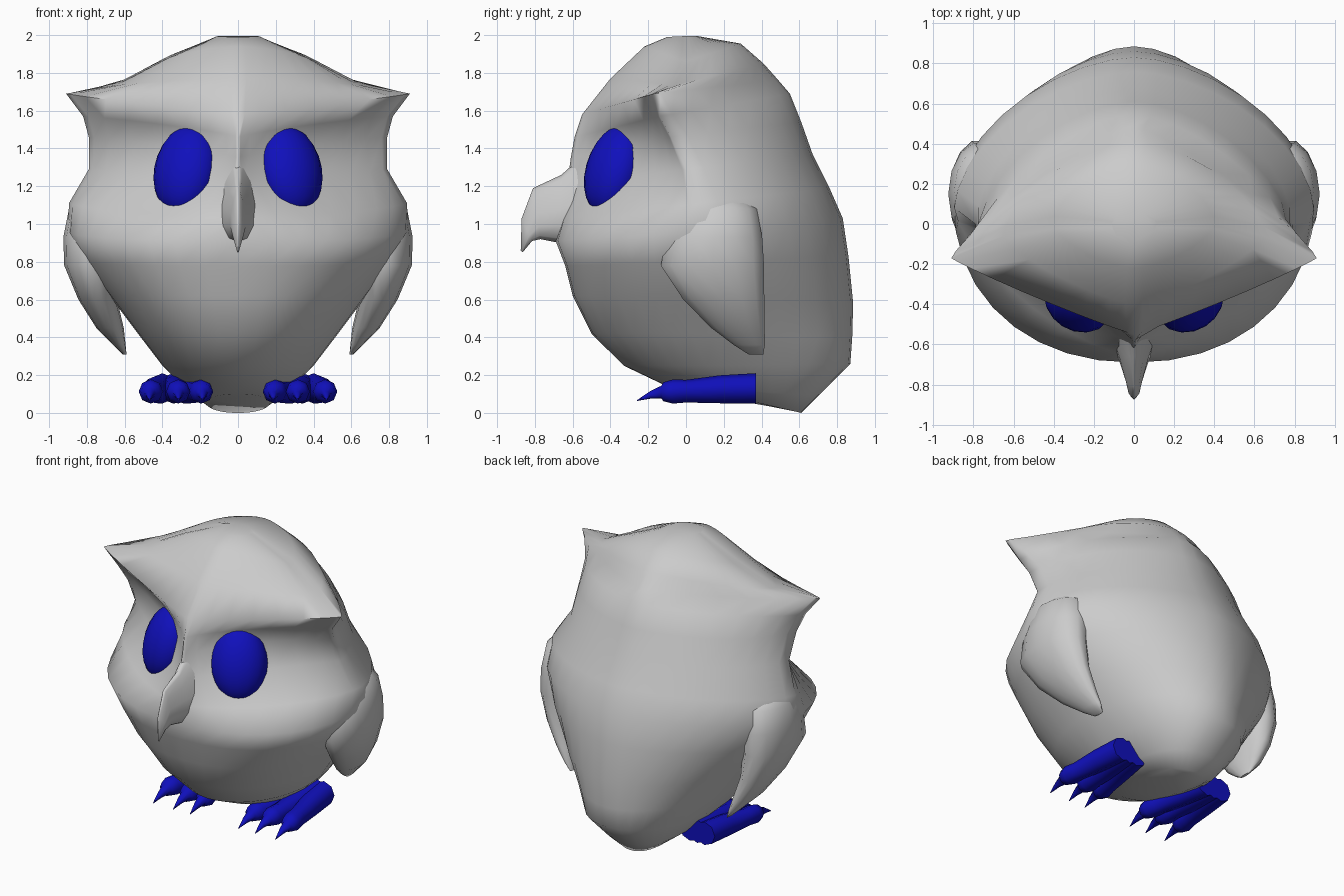
import bpy, bmesh, math

if "Cube" in bpy.data.objects:
    bpy.data.objects.remove(bpy.data.objects["Cube"])

blue = bpy.data.materials.new("blue")
blue.diffuse_color = (0.005, 0.005, 0.5, 1)
blue.use_nodes = True
blue.node_tree.nodes["Principled BSDF"].inputs["Base Color"].default_value = blue.diffuse_color


def finish(bm, name, mat=None, angle=60):
    bmesh.ops.recalc_face_normals(bm, faces=bm.faces)
    me = bpy.data.meshes.new(name)
    bm.to_mesh(me)
    bm.free()
    ob = bpy.data.objects.new(name, me)
    bpy.context.collection.objects.link(ob)
    if mat:
        me.materials.append(mat)
    bpy.ops.object.select_all(action='DESELECT')
    ob.select_set(True)
    bpy.context.view_layer.objects.active = ob
    bpy.ops.object.shade_smooth_by_angle(angle=math.radians(angle))
    return ob


def loft(bm, rings):
    loops = [[bm.verts.new(p) for p in r] for r in rings]
    n = len(loops[0])
    for a, b in zip(loops, loops[1:]):
        for i in range(n):
            j = (i + 1) % n
            bm.faces.new((a[i], a[j], b[j], b[i]))
    bm.faces.new(loops[0])
    bm.faces.new(loops[-1])


def spow(v, p):
    return math.copysign(abs(v) ** p, v)


def body_ring(front, side, back, ef, eb, n=36):
    """Tilted superellipse through a front, side and back point."""
    pts = []
    for i in range(n):
        t = 2 * math.pi * i / n
        s, c = round(math.sin(t), 6), round(math.cos(t), 6)
        (ye, ze), e = (front, ef) if c > 0 else (back, eb)
        f = abs(spow(c, 2 / e))
        pts.append((side[0] * spow(s, 2 / e),
                    side[1] + (ye - side[1]) * f, side[2] + (ze - side[2]) * f))
    return pts


# Body and head: front (y,z), side (x,y,z), back (y,z), front and back roundness
sections = [
    ((0.05, 0.10), (0.17, 0.35, 0.06), (0.61, 0.00), 2, 2.2),
    ((-0.12, 0.15), (0.27, 0.28, 0.12), (0.70, 0.09), 2, 2.4),
    ((-0.33, 0.25), (0.40, 0.20, 0.25), (0.87, 0.26), 2, 2.2),
    ((-0.50, 0.42), (0.53, 0.15, 0.42), (0.88, 0.40), 2.1, 1.9),
    ((-0.60, 0.62), (0.68, 0.12, 0.62), (0.885, 0.58), 2.2, 1.8),
    ((-0.64, 0.78), (0.82, 0.13, 0.80), (0.86, 0.83), 2.2, 1.75),
    ((-0.69, 0.91), (0.90, 0.12, 0.96), (0.83, 1.03), 2.15, 1.7),
    ((-0.66, 1.03), (0.895, 0.08, 1.11), (0.76, 1.19), 1.45, 1.7),
    ((-0.63, 1.20), (0.79, 0.00, 1.29), (0.67, 1.37), 1.0, 1.75),
    ((-0.61, 1.35), (0.79, -0.08, 1.46), (0.61, 1.54), 0.83, 1.7),
    ((-0.59, 1.46), (0.82, -0.14, 1.57), (0.55, 1.69), 0.84, 1.5),
    ((-0.55, 1.58), (0.91, -0.17, 1.69), (0.49, 1.76), 1.08, 1.2),
    ((-0.40, 1.77), (0.65, -0.06, 1.735), (0.41, 1.85), 1.3, 1.6),
    ((-0.22, 1.94), (0.40, 0.00, 1.86), (0.29, 1.955), 1.5, 1.7),
    ((-0.10, 1.99), (0.11, 0.00, 1.995), (0.06, 1.995), 2, 2),
]
bm = bmesh.new()
loft(bm, [body_ring(*s) for s in sections])
finish(bm, "body", angle=100)

# Hooked beak: top (y,z), bottom (y,z), half width
beak = [((-0.46, 1.44), (-0.48, 0.86), 0.17), ((-0.66, 1.26), (-0.67, 0.90), 0.09),
        ((-0.81, 1.19), (-0.77, 0.92), 0.048), ((-0.87, 1.03), (-0.815, 0.91), 0.034),
        ((-0.875, 0.86), (-0.865, 0.85), 0.005)]
rings = []
for (y0, z0), (y1, z1), w in beak:
    ring = []
    for i in range(12):
        t = 2 * math.pi * i / 12
        k = (1 - math.cos(t)) / 2
        # narrow ridge on top, wider near the bottom
        ring.append((w * math.sin(t) * (0.4 + 0.8 * k),
                     y0 + (y1 - y0) * k, z0 + (z1 - z0) * k))
    rings.append(ring)
bm = bmesh.new()
loft(bm, rings)
finish(bm, "beak", angle=100)

# Wing sections: z, inner x, outer x, front y, back y
wing = [(1.15, 0.60, 0.82, 0.05, 0.30), (1.08, 0.60, 0.895, -0.04, 0.38),
        (0.93, 0.60, 0.925, -0.11, 0.41), (0.78, 0.63, 0.92, -0.14, 0.42),
        (0.60, 0.64, 0.845, -0.02, 0.42), (0.45, 0.605, 0.75, 0.13, 0.42),
        (0.36, 0.595, 0.66, 0.25, 0.42), (0.31, 0.59, 0.61, 0.33, 0.41)]
# Toe sections: path position, y, z, radius (ending in the claw)
toe = [(0, 0.37, 0.130, 0.080), (0.4, 0.18, 0.125, 0.074), (0.8, 0.00, 0.115, 0.060),
       (0.95, -0.07, 0.113, 0.064), (1, -0.12, 0.112, 0.050), (1, -0.13, 0.110, 0.034),
       (1.03, -0.19, 0.095, 0.020), (1.05, -0.26, 0.065, 0.002)]

for sx, label in ((1, "left"), (-1, "right")):
    rings = []
    for z, xi, xo, yf, yb in wing:
        rings.append([(sx * ((xi + xo) / 2 + (xo - xi) / 2 * math.cos(t)),
                       (yf + yb) / 2 + (yb - yf) / 2 * math.sin(t), z)
                      for t in (2 * math.pi * i / 14 for i in range(14))])
    bm = bmesh.new()
    loft(bm, rings)
    finish(bm, label + "_wing")

    # Foot with three fanned toes
    bm = bmesh.new()
    for xb, xf in ((0.29, 0.19), (0.345, 0.315), (0.40, 0.465)):
        rings = []
        for k, y, z, r in toe:
            x = xb + (xf - xb) * k
            rings.append([(sx * (x + r * math.cos(t)), y, z + r * math.sin(t))
                          for t in (2 * math.pi * i / 8 for i in range(8))])
        loft(bm, rings)
    finish(bm, label + "_foot", blue, 50)

    # Tall oval eye, turned outward and leaning back
    bm = bmesh.new()
    bmesh.ops.create_uvsphere(bm, u_segments=16, v_segments=12, radius=1)
    ob = finish(bm, label + "_eye", blue)
    ob.scale = (0.18, 0.14, 0.245)
    ob.rotation_euler = (math.radians(-18), 0, sx * math.radians(32))
    ob.location = (sx * 0.275, -0.38, 1.285)
